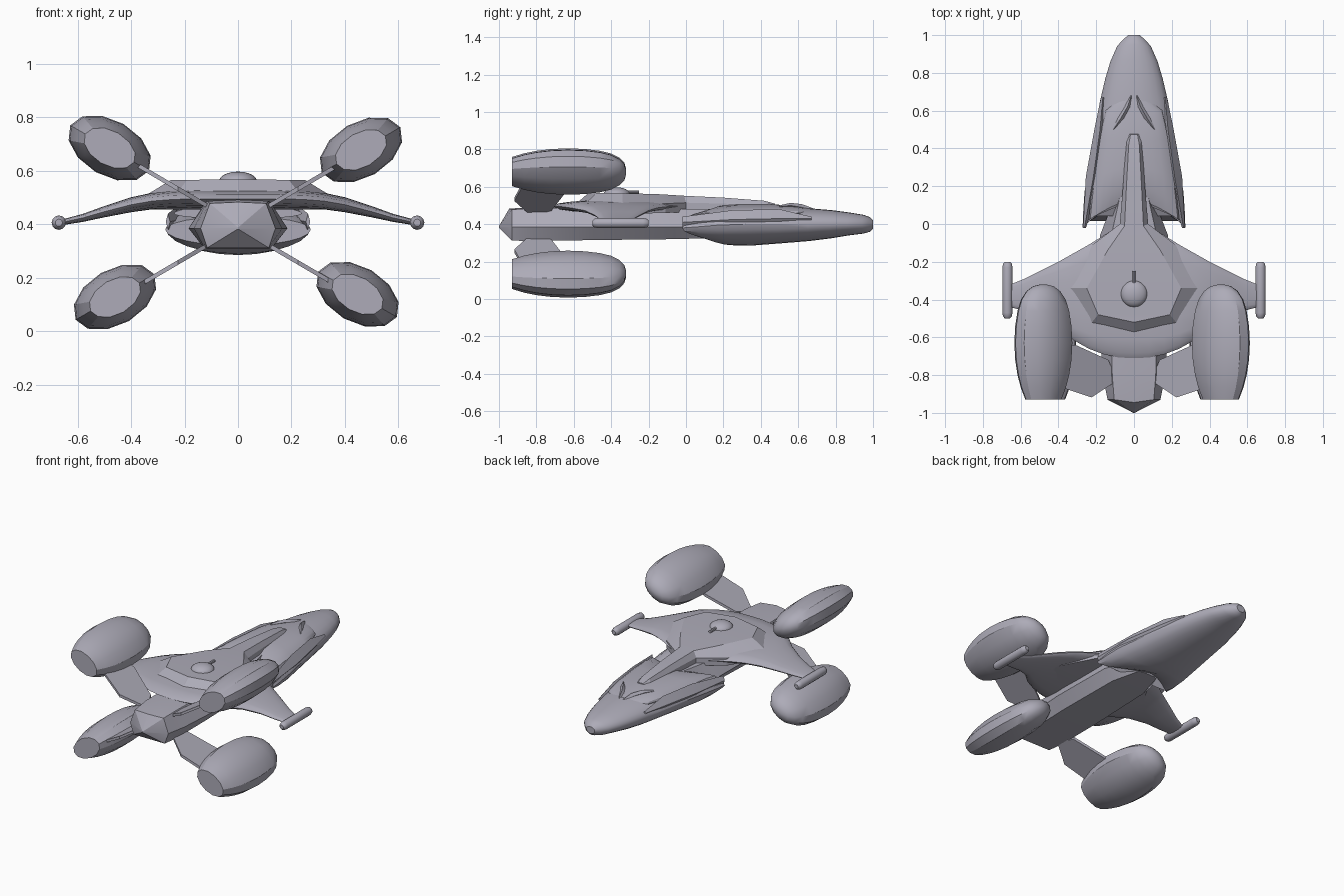
import bpy, bmesh, math
from mathutils import Vector

if "Cube" in bpy.data.objects:
    bpy.data.objects.remove(bpy.data.objects["Cube"], do_unlink=True)

hull_grey = bpy.data.materials.new("hull_grey")
hull_grey.use_nodes = True
GREY = (0.42, 0.41, 0.48, 1)
hull_grey.diffuse_color = GREY
hull_grey.node_tree.nodes["Principled BSDF"].inputs["Base Color"].default_value = GREY


def finish(name, bm, angle=30):
    bmesh.ops.remove_doubles(bm, verts=bm.verts, dist=0.0005)
    bmesh.ops.recalc_face_normals(bm, faces=bm.faces)
    mesh = bpy.data.meshes.new(name)
    bm.to_mesh(mesh)
    bm.free()
    obj = bpy.data.objects.new(name, mesh)
    bpy.context.collection.objects.link(obj)
    mesh.materials.append(hull_grey)
    bpy.ops.object.select_all(action='DESELECT')
    obj.select_set(True)
    bpy.context.view_layer.objects.active = obj
    bpy.ops.object.shade_smooth_by_angle(angle=math.radians(angle))
    return obj


def loft(name, rings, angle=30):
    """Skin a row of closed rings and cap both ends."""
    bm = bmesh.new()
    rows = [[bm.verts.new(p) for p in ring] for ring in rings]
    n = len(rows[0])
    for a, b in zip(rows, rows[1:]):
        for i in range(n):
            j = (i + 1) % n
            bm.faces.new((a[i], a[j], b[j], b[i]))
    bm.faces.new(rows[0])
    bm.faces.new(rows[-1][::-1])
    return finish(name, bm, angle)


def shell_ring(y, w, mid, top, bottom, sweep, n=24):
    """Lens-shaped cross-section whose sides can be swept aft."""
    ring = []
    for i in range(n):
        a = 2 * math.pi * i / n
        c, s = math.cos(a), math.sin(a)
        h = top - mid if s > 0 else mid - bottom
        ring.append((w * c, y - sweep * abs(c) ** 1.5, mid + h * s))
    return ring


# Forward hull: long rounded nose with swept-back rear prongs
HEAD = [(1.0, .03, .40, .42, .375, 0), (.985, .06, .40, .437, .36, .01),
        (.95, .09, .40, .45, .35, .01), (.87, .125, .40, .463, .34, .01),
        (.78, .152, .40, .475, .325, .01), (.66, .18, .40, .485, .31, .01),
        (.5, .207, .40, .49, .297, .01), (.37, .235, .40, .49, .287, .04),
        (.28, .262, .395, .48, .285, .11), (.22, .27, .385, .46, .29, .17),
        (.16, .272, .38, .43, .32, .18)]
loft("forward_hull", [shell_ring(*s) for s in HEAD])

# Raised cowl on top of the forward hull
COWL = [(.66, .06, .46, .485, .44, -.02), (.58, .15, .46, .497, .43, -.02),
        (.45, .185, .455, .508, .42, 0), (.3, .215, .45, .508, .42, .05),
        (.2, .232, .445, .5, .42, .1), (.13, .24, .44, .47, .42, .11)]
loft("forward_cowl", [shell_ring(*s) for s in COWL])

# Cheek plates and small fins beside the neck tip
for side, label in ((1, "left"), (-1, "right")):
    def blade(name, spine):
        """Four-sided tapered blade along points (x, y, z, half width, half height)."""
        loft(name, [[(side * (x + w), y, z), (side * x, y, z + h),
                     (side * (x - w), y, z), (side * x, y, z - h)]
                    for x, y, z, w, h in spine])
    blade(label + "_cheek_plate", [(.165, .67, .43, .01, .01), (.18, .5, .43, .03, .05),
                                   (.215, .25, .425, .04, .05), (.262, -.02, .41, .008, .03)])
    blade(label + "_cowl_fin", [(.015, .68, .475, .008, .01), (.035, .62, .49, .014, .017),
                                (.07, .56, .5, .016, .014), (.11, .5, .495, .004, .006)])

# Keel hull: faceted body ending in a pointed stern
KEEL = [(.3, .05, .08, .05, .48, .33), (.12, .08, .11, .07, .48, .325),
        (-.06, .12, .18, .12, .48, .32), (-.5, .12, .185, .13, .485, .315),
        (-.8, .115, .165, .125, .487, .31), (-.93, .105, .14, .115, .478, .312)]


def keel_ring(y, t, m, b, top, bottom):
    right = [(t, y, top), (m, y, .385), (b, y, bottom)]
    return [(0, y - .015, top + .005)] + right + [(-x, y, z) for x, y, z in right[::-1]]


rings = [keel_ring(*s) for s in KEEL]
rings.append([(x * .02, -1.0, .385 + (z - .385) * .05) for x, y, z in rings[-1]])
loft("keel_hull", rings, 25)

# Drooping wing, lofted from tip to tip: x, leading y, trailing y, mid z, half thickness
WING = [(0, .0, -.71, .495, .035), (.08, -.01, -.707, .495, .035),
        (.16, -.06, -.69, .495, .035), (.24, -.11, -.66, .493, .034),
        (.32, -.155, -.615, .487, .031), (.4, -.2, -.54, .473, .028),
        (.5, -.25, -.485, .447, .021), (.58, -.29, -.46, .424, .015),
        (.655, -.32, -.44, .408, .011)]


def wing_ring(x, lead, trail, z, h):
    ring = []
    for i in range(16):
        a = 2 * math.pi * i / 16
        c, s = math.cos(a), math.sin(a)
        ring.append((x, (lead + trail) / 2 + (lead - trail) / 2 * c,
                     z + h * math.copysign(abs(s) ** .8, s)))
    return ring


span = [(-x, *rest) for x, *rest in WING[:0:-1]] + WING
loft("wing", [wing_ring(*s) for s in span], 40)

# Upper deck and neck: outer edge (x, y, z) then inner edge (x, y, z)
DECK = [(.028, .48, .5, .018, .475, .51), (.043, .44, .5, .028, .42, .525),
        (.058, .2, .51, .04, .2, .542), (.075, 0, .515, .05, -.01, .552),
        (.22, -.11, .51, .14, -.14, .56), (.35, -.34, .505, .25, -.34, .566),
        (.23, -.53, .515, .19, -.48, .566), (.001, -.575, .52, .001, -.52, .568)]
rings = []
for ox, oy, oz, ix, iy, iz in DECK:
    half = [(ox, oy, oz - .05), (ox, oy, oz), (ix, iy, iz)]
    rings.append(half + [(-x, y, z) for x, y, z in half[::-1]])
loft("upper_deck", rings, 18)


# Round bodies along y: list of (y, radius factor), elliptical and rolled
def spindle(name, x, z, profile, wide, tall, roll=0, n=12):
    rings = []
    for y, f in profile:
        ring = []
        for i in range(n):
            a = 2 * math.pi * i / n
            u, v = wide * f * math.cos(a), tall * f * math.sin(a)
            ring.append((x + u * math.cos(roll) - v * math.sin(roll), y,
                         z + u * math.sin(roll) + v * math.cos(roll)))
        rings.append(ring)
    return loft(name, rings, 32)


# Bridge dome and its forward mast
bm = bmesh.new()
bmesh.ops.create_uvsphere(bm, u_segments=20, v_segments=12, radius=.071)
for v in bm.verts:
    v.co = Vector((v.co.x, v.co.y - .37, .56 + v.co.z * .52))
finish("bridge_dome", bm)
spindle("dome_mast", 0, .572, [(-.32, 1), (-.25, 1)], .009, .009, n=8)

# Nacelles, their pylons and the wing-tip pods
NACELLE = [(-.93, .62), (-.865, .78), (-.8, .89), (-.72, .97), (-.63, 1), (-.54, .97),
           (-.46, .89), (-.4, .77), (-.355, .58), (-.33, .36), (-.32, .1)]
POD = [(-.5, .5), (-.49, .85), (-.47, 1), (-.23, 1), (-.21, .85), (-.2, .5)]
PYLON = [(.09, -.83), (.135, -.72), (.31, -.64), (.4, -.64), (.4, -.86), (.225, -.918)]
CENTRES = {("left", "upper"): (.46, .678), ("right", "upper"): (-.48, .685),
           ("left", "lower"): (.447, .138), ("right", "lower"): (-.46, .128)}

for (hand, level), (x, z) in CENTRES.items():
    side = 1 if hand == "left" else -1
    up = 1 if level == "upper" else -1
    spindle(f"{hand}_{level}_nacelle", x, z, NACELLE, .17, .104, side * up * math.radians(30))
    root = .46 if up > 0 else .33
    faces = []
    for shift in (-.009, .009):
        faces.append([(side * px, py, root + up * .585 * (px - .1) + shift) for px, py in PYLON])
    loft(f"{hand}_{level}_pylon", faces)

for side, hand in ((1, "left"), (-1, "right")):
    spindle(hand + "_wingtip_pod", side * .67, .406, POD, .027, .027)
